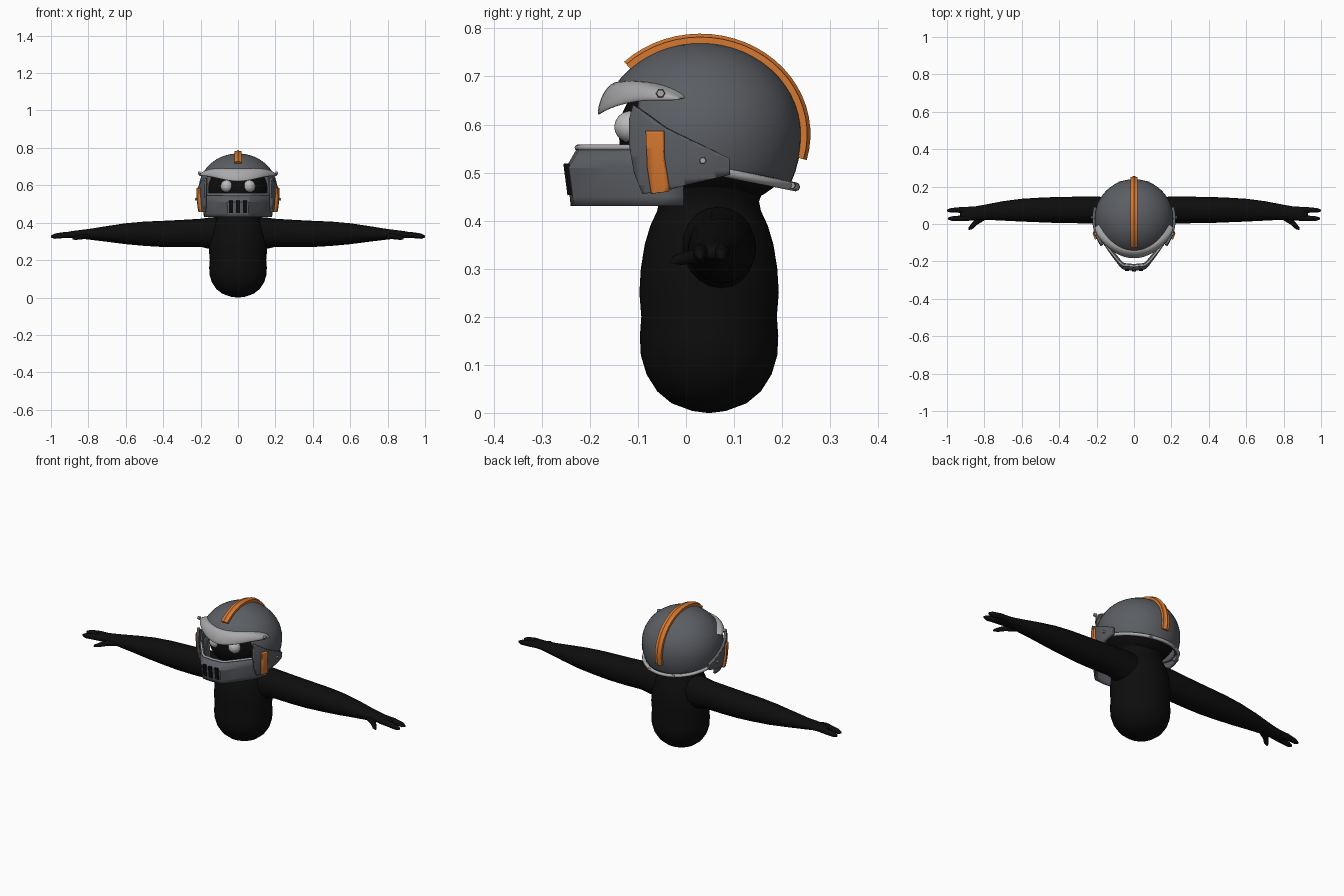
import bpy, bmesh, math
from mathutils import Vector, Matrix

if "Cube" in bpy.data.objects:
    bpy.data.objects.remove(bpy.data.objects["Cube"])


def material(name, rgb):
    m = bpy.data.materials.new(name)
    m.diffuse_color = (*rgb, 1)
    m.use_nodes = True
    m.node_tree.nodes["Principled BSDF"].inputs["Base Color"].default_value = m.diffuse_color
    return m


BLACK = material("black_skin", (0.004, 0.004, 0.004))
SLATE = material("slate_grey", (0.105, 0.112, 0.125))
SILVER = material("silver", (0.40, 0.40, 0.41))
ORANGE = material("orange", (0.68, 0.19, 0.03))
EYE = material("eye_white", (0.50, 0.50, 0.50))
C = Vector((0, 0.03, 0.58))  # helmet centre


def finish(name, bm, mat, angle=40, thick=0, subsurf=0, offset=-1):
    bmesh.ops.recalc_face_normals(bm, faces=bm.faces)
    me = bpy.data.meshes.new(name)
    bm.to_mesh(me)
    bm.free()
    ob = bpy.data.objects.new(name, me)
    bpy.context.collection.objects.link(ob)
    me.materials.append(mat)
    if thick:
        s = ob.modifiers.new("thickness", 'SOLIDIFY')
        s.thickness, s.offset = thick, offset
    if subsurf:
        s = ob.modifiers.new("smooth", 'SUBSURF')
        s.levels = s.render_levels = subsurf
    bpy.ops.object.select_all(action='DESELECT')
    ob.select_set(True)
    bpy.context.view_layer.objects.active = ob
    bpy.ops.object.shade_smooth_by_angle(angle=math.radians(angle))
    return ob


def loft(name, rings, mat, closed=True, caps=True, **kw):
    bm = bmesh.new()
    rows = [[bm.verts.new(p) for p in r] for r in rings]
    n = len(rows[0])
    for a, b in zip(rows, rows[1:]):
        for i in range(n if closed else n - 1):
            j = (i + 1) % n
            bm.faces.new((a[i], a[j], b[j], b[i]))
    if closed and caps:
        bm.faces.new(rows[0])
        bm.faces.new(rows[-1])
    return finish(name, bm, mat, **kw)


def ellipsoid(name, centre, radii, mat):
    bm = bmesh.new()
    bmesh.ops.create_uvsphere(bm, u_segments=32, v_segments=20, radius=1)
    bmesh.ops.transform(bm, matrix=Matrix.Translation(centre) @ Matrix.Diagonal((*radii, 1)), verts=bm.verts)
    return finish(name, bm, mat)


def limb(name, stations, mat, n=20):
    """Tube running along x; stations are x, y, z, ry, rz."""
    turn = [2 * math.pi * i / n for i in range(n)]
    return loft(name, [[(x, y + ry * math.cos(t), z + rz * math.sin(t)) for t in turn]
                       for x, y, z, ry, rz in stations], mat, angle=70)


def tube(name, pts, radius, mat):
    pts = [Vector(p) for p in pts]
    rings = []
    for i, p in enumerate(pts):
        d = (pts[min(i + 1, len(pts) - 1)] - pts[max(i - 1, 0)]).normalized()
        side = d.cross(Vector((0, 0, 1))).normalized()
        up = side.cross(d)
        rings.append([p + radius * (side * math.cos(k * math.pi / 4) + up * math.sin(k * math.pi / 4))
                      for k in range(8)])
    return loft(name, rings, mat, angle=60)


# Bean-shaped torso and neck
profile = [(0.0, 0.004), (0.004, 0.035), (0.02, 0.078), (0.045, 0.108), (0.08, 0.13), (0.12, 0.142),
           (0.16, 0.144), (0.2, 0.141), (0.25, 0.145), (0.3, 0.142), (0.35, 0.134), (0.39, 0.122),
           (0.42, 0.108), (0.44, 0.104), (0.47, 0.115), (0.52, 0.14)]
turn = [2 * math.pi * i / 40 for i in range(40)]
loft("torso", [[(1.07 * r * math.cos(t), 0.048 + r * math.sin(t), z) for t in turn]
               for z, r in profile], BLACK, angle=70)
ellipsoid("head", (0, 0.05, 0.58), (0.175, 0.19, 0.155), BLACK)

# Arms, fingers, thumbs, eyes
arm = [(0.05, 0.06, 0.34, 0.085, 0.09), (0.14, 0.07, 0.343, 0.075, 0.086), (0.2, 0.075, 0.346, 0.071, 0.075),
       (0.3, 0.075, 0.342, 0.071, 0.073), (0.4, 0.075, 0.34, 0.07, 0.07), (0.5, 0.075, 0.341, 0.066, 0.065),
       (0.6, 0.074, 0.341, 0.061, 0.056), (0.7, 0.07, 0.34, 0.052, 0.042), (0.8, 0.063, 0.338, 0.04, 0.028),
       (0.85, 0.057, 0.338, 0.037, 0.022), (0.89, 0.055, 0.336, 0.037, 0.019), (0.92, 0.054, 0.334, 0.03, 0.015),
       (0.93, 0.054, 0.333, 0.015, 0.008)]
fingers = [[(0.87, 0.072, 0.338, 0.018, 0.016), (0.93, 0.075, 0.334, 0.015, 0.016),
            (0.98, 0.073, 0.328, 0.012, 0.014), (1.0, 0.072, 0.326, 0.005, 0.006)],
           [(0.87, 0.036, 0.336, 0.018, 0.016), (0.93, 0.03, 0.334, 0.015, 0.016),
            (0.975, 0.029, 0.328, 0.012, 0.014), (0.995, 0.029, 0.326, 0.005, 0.006)]]
thumb = [(0.79, 0.045, 0.33, 0.02, 0.016), (0.84, 0.015, 0.325, 0.02, 0.014),
         (0.865, -0.01, 0.32, 0.018, 0.012), (0.885, -0.026, 0.316, 0.007, 0.006)]
for s, tag in ((1, "left"), (-1, "right")):
    for nm, path in (("arm", arm), ("finger_a", fingers[0]), ("finger_b", fingers[1]), ("thumb", thumb)):
        limb(f"{tag}_{nm}", [(s * p[0], *p[1:]) for p in path], BLACK)
    ellipsoid(f"{tag}_eye", (s * 0.06, -0.115, 0.595), (0.033, 0.034, 0.033), EYE)

# Helmet shell with face opening and sloping lower edge
bm = bmesh.new()
bmesh.ops.create_uvsphere(bm, u_segments=48, v_segments=28, radius=1)
for v in bm.verts:
    v.co = C + Vector((0.21 * v.co.x, 0.21 * v.co.y, (0.19 if v.co.z > 0 else 0.23) * v.co.z))


def cut(co, no, clear=False):
    bmesh.ops.bisect_plane(bm, geom=bm.verts[:] + bm.edges[:] + bm.faces[:], dist=1e-5,
                           plane_co=co, plane_no=no, clear_inner=clear)


cut((0, 0.09, 0.5), (0, 0.2, 1), True)
cut((0, -0.1, 0.6), (0, 1, 0))
cut((0, 0, 0.665), (0, 0, 1))
hole = [f for f in bm.faces if f.calc_center_median().y < -0.1 and f.calc_center_median().z < 0.665]
bmesh.ops.delete(bm, geom=hole, context='FACES')
finish("helmet_shell", bm, SLATE, thick=0.012)

# Silver rim round the back of the shell
rim = []
for i in range(25):
    a = math.radians(-76 + 152 * i / 24)
    y = 0.03 + 0.198 * math.cos(a)
    rim.append((0.2 * math.sin(a), y, 0.516 - 0.2 * y))
tube("rear_rim", rim, 0.0095, SILVER)

# Ridged crest over the top
section = [(-0.02, -0.006), (-0.02, 0.012), (-0.009, 0.013), (0, 0.019), (0.009, 0.013), (0.02, 0.012), (0.02, -0.006)]
rings = []
for i in range(25):
    a = math.radians(134 - 149 * i / 24)
    rings.append([(x, C.y + (0.21 + h) * math.cos(a), C.z + (0.19 + h) * math.sin(a)) for x, h in section])
loft("crest", rings, ORANGE, angle=25)


# Side plates: outlines in y, z wrapped round the helmet
def bulge(y, z):
    return 0.216 * math.sqrt(1 - ((y - 0.03) / 0.24) ** 2) * (1 - 5 * (z - 0.57) ** 2)


def wrapped(name, outline, lift, thick, mat, s):
    bm = bmesh.new()
    bm.faces.new([bm.verts.new((0, y, z)) for y, z in outline])
    for axis, start in ((1, -0.11), (2, 0.46)):
        for k in range(14):
            co, no = Vector((0, 0, 0)), Vector((0, 0, 0))
            co[axis], no[axis] = start + 0.0152 * k, 1
            bmesh.ops.bisect_plane(bm, geom=bm.verts[:] + bm.edges[:] + bm.faces[:],
                                   dist=1e-5, plane_co=co, plane_no=no)
    for v in bm.verts:
        v.co.x = s * (bulge(v.co.y, v.co.z) + lift)
    finish(name, bm, mat, thick=thick, offset=0)


def bolt(name, pos, radius, s):
    bm = bmesh.new()
    bmesh.ops.create_cone(bm, cap_ends=True, segments=6, radius1=radius, radius2=radius * 0.8, depth=0.014)
    bmesh.ops.transform(bm, matrix=Matrix.Translation((s * pos[0], pos[1], pos[2])) @
                        Matrix.Rotation(s * math.pi / 2, 4, 'Y'), verts=bm.verts)
    finish(name, bm, SILVER, angle=20)


ear = [(-0.107, 0.64), (-0.04, 0.592), (0.09, 0.53), (0.09, 0.496), (0.0, 0.475), (-0.04, 0.463), (-0.088, 0.457),
       (-0.105, 0.5), (-0.115, 0.56), (-0.115, 0.61)]
badge = [(-0.081, 0.586), (-0.046, 0.586), (-0.045, 0.53), (-0.034, 0.462), (-0.07, 0.457), (-0.078, 0.51)]
for s, tag in ((1, "left"), (-1, "right")):
    wrapped(f"{tag}_side_plate", ear, 0.0, 0.014, SLATE, s)
    wrapped(f"{tag}_orange_badge", badge, 0.01, 0.014, ORANGE, s)
    bolt(f"{tag}_plate_bolt", (bulge(0.035, 0.525) + 0.01, 0.035, 0.525), 0.008, s)
    bolt(f"{tag}_visor_bolt", (0.208, -0.053, 0.665), 0.01, s)
    bolt(f"{tag}_rim_bolt", (0.075, 0.22, 0.473), 0.009, s)


# Chin guard, mirrored from a half outline
def mirrored(half):
    return [(-x, y, z) for x, y, z in reversed(half)][:-1] + list(half)


def chin_row(z, push, spread):
    half = [(0, -0.238), (0.058, -0.232), (0.078, -0.215), (0.125, -0.155), (0.165, -0.1), (0.185, -0.05), (0.19, -0.005)]
    return mirrored([(x * spread, y - push * max(0, -y) / 0.238, z) for x, y in half])


top_row = chin_row(0.552, -0.012, 1.0)
loft("chin_guard", [chin_row(0.43, 0.002, 0.96), chin_row(0.45, 0.004, 0.97), chin_row(0.51, 0.012, 1.0), top_row][:3]
     + [top_row], SLATE, closed=False, angle=20, thick=0.014)
tube("chin_trim", [p for p in top_row if p[1] < -0.09], 0.006, SILVER)

# Three dark breathing slots
for k in (-1, 0, 1):
    bm = bmesh.new()
    bmesh.ops.create_cube(bm, size=1)
    y = -0.2465 if k == 0 else -0.2425
    bmesh.ops.transform(bm, matrix=Matrix.Translation((k * 0.037, y, 0.486)) @ Matrix.Rotation(0.13, 4, 'X') @
                        Matrix.Diagonal((0.021, 0.009, 0.066, 1)), verts=bm.verts)
    finish("breathing_slot", bm, BLACK)

# Brow visor: rows from shell to lip
mount = [(0.165 * math.sin(math.radians(a)), 0.03 - 0.165 * math.cos(math.radians(a)), z)
         for a, z in ((0, 0.688), (34, 0.69), (60, 0.688), (78, 0.675), (85, 0.66))]
brow = [(0, -0.16, 0.69), (0.1, -0.13, 0.694), (0.16, -0.085, 0.69), (0.2, -0.045, 0.67), (0.21, -0.012, 0.657)]
mid = [(0, -0.185, 0.662), (0.1, -0.156, 0.674), (0.17, -0.1, 0.672), (0.204, -0.05, 0.66), (0.212, -0.012, 0.654)]
lip = [(0, -0.197, 0.613), (0.1, -0.166, 0.634), (0.168, -0.106, 0.65), (0.204, -0.055, 0.65), (0.212, -0.012, 0.651)]
loft("brow_visor", [mirrored(r) for r in (mount, brow, mid, lip)], SILVER, closed=False, thick=0.01, subsurf=2)
